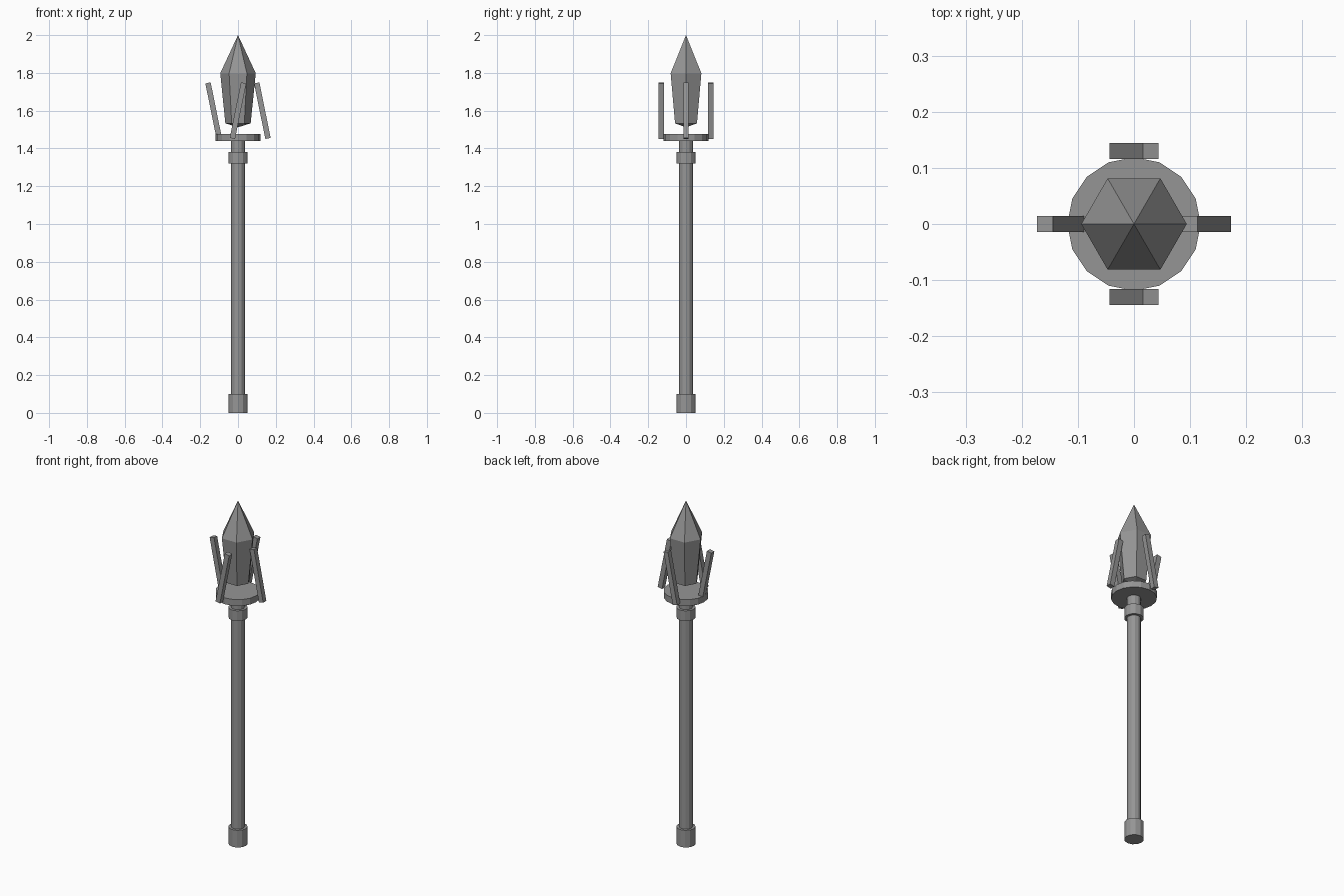
import bpy, bmesh, math

if "Cube" in bpy.data.objects:
    bpy.data.objects.remove(bpy.data.objects["Cube"])

grey = bpy.data.materials.new("plain grey")
grey.diffuse_color = (0.3, 0.3, 0.3, 1)
grey.use_nodes = True
grey.node_tree.nodes["Principled BSDF"].inputs["Base Color"].default_value = grey.diffuse_color


def finish(name, bm):
    bmesh.ops.recalc_face_normals(bm, faces=bm.faces)
    mesh = bpy.data.meshes.new(name)
    bm.to_mesh(mesh)
    bm.free()
    mesh.materials.append(grey)
    obj = bpy.data.objects.new(name, mesh)
    bpy.context.collection.objects.link(obj)
    return obj


def lathe(name, profile, sides):
    """Stack rings of (radius, z); a zero radius makes a point."""
    bm = bmesh.new()
    rings = []
    for r, z in profile:
        n = sides if r else 1
        rings.append([bm.verts.new((r * math.cos(2 * math.pi * i / sides),
                                    r * math.sin(2 * math.pi * i / sides), z))
                      for i in range(n)])
    for a, b in zip(rings, rings[1:]):
        for i in range(sides):
            j = (i + 1) % sides
            quad = [a[i % len(a)], a[j % len(a)], b[j % len(b)], b[i % len(b)]]
            bm.faces.new(list(dict.fromkeys(quad)))
    for ring in (rings[0], rings[-1]):
        if len(ring) > 1:
            bm.faces.new(ring)
    return finish(name, bm)


# Shaft with its foot cap, collar and head plate
lathe("shaft", [(0.036, 0.01), (0.036, 1.46)], 12)
lathe("foot_cap", [(0.051, 0), (0.051, 0.1)], 12)
lathe("collar", [(0.051, 1.32), (0.051, 1.38)], 12)
lathe("head_plate", [(0.119, 1.44), (0.119, 1.477)], 16)

# Six-sided crystal floating over the plate
lathe("crystal", [(0, 1.512), (0.067, 1.533), (0.094, 1.798), (0, 2.0)], 6)

# Four leaning prongs: side pair leans to -x, front and back pair to +x
for name, x, y, tilt in (("left_prong", -0.129, 0, -0.2), ("right_prong", 0.129, 0, -0.2),
                         ("front_prong", 0, -0.13, 0.2), ("back_prong", 0, 0.13, 0.2)):
    bm = bmesh.new()
    bmesh.ops.create_cube(bm, size=1)
    bmesh.ops.scale(bm, vec=(0.0286, 0.0286, 0.3), verts=bm.verts)
    prong = finish(name, bm)
    prong.location = (x, y, 1.6)
    prong.rotation_euler.y = tilt
